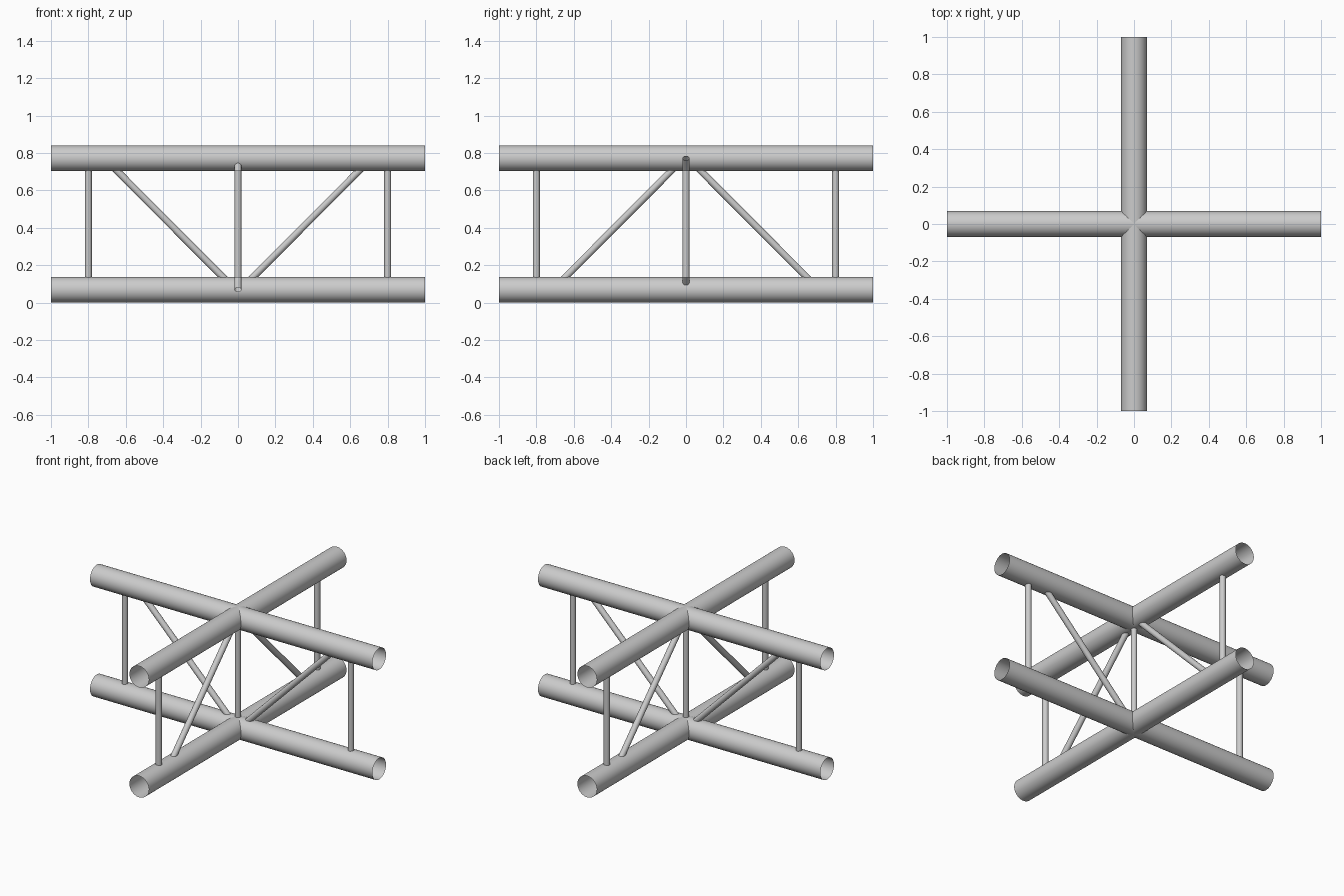
import bpy
from mathutils import Vector

if "Cube" in bpy.data.objects:
    bpy.data.objects.remove(bpy.data.objects["Cube"])

R_CHORD, R_STRUT = 0.0685, 0.0185
Z_LOW, Z_HIGH = 0.0685, 0.7715


def tube(name, a, b, radius, sides):
    """Open-ended thin tube running from a to b."""
    a, b = Vector(a), Vector(b)
    d = b - a
    bpy.ops.mesh.primitive_cylinder_add(
        vertices=sides, radius=radius, depth=d.length,
        end_fill_type='NOTHING', location=(a + b) / 2,
        rotation=d.to_track_quat('Z', 'Y').to_euler())
    ob = bpy.context.object
    ob.name = name
    bpy.ops.object.shade_smooth_by_angle()
    return ob


# main chords: one cross at the bottom, one at the top
for level, z in (("lower", Z_LOW), ("upper", Z_HIGH)):
    tube(level + "_chord_x", (-1, 0, z), (1, 0, z), R_CHORD, 48)
    tube(level + "_chord_y", (0, -1, z), (0, 1, z), R_CHORD, 48)

# upright posts: centre and near each chord end
z0, z1 = Z_LOW + R_CHORD - 0.003, Z_HIGH - R_CHORD + 0.003
tube("centre_post", (0, 0, z0), (0, 0, z1), R_STRUT, 24)

for side, s in (("negative", -1), ("positive", 1)):
    tube("post_x_" + side, (0.8 * s, 0, z0), (0.8 * s, 0, z1), R_STRUT, 24)
    tube("post_y_" + side, (0, 0.8 * s, z0), (0, 0.8 * s, z1), R_STRUT, 24)
    # diagonals: rise outward along x, fall outward along y
    tube("brace_x_" + side, (0.014 * s, 0, Z_LOW), (0.714 * s, 0, Z_HIGH), R_STRUT, 24)
    tube("brace_y_" + side, (0, 0.012 * s, Z_HIGH), (0, 0.712 * s, Z_LOW), R_STRUT, 24)
